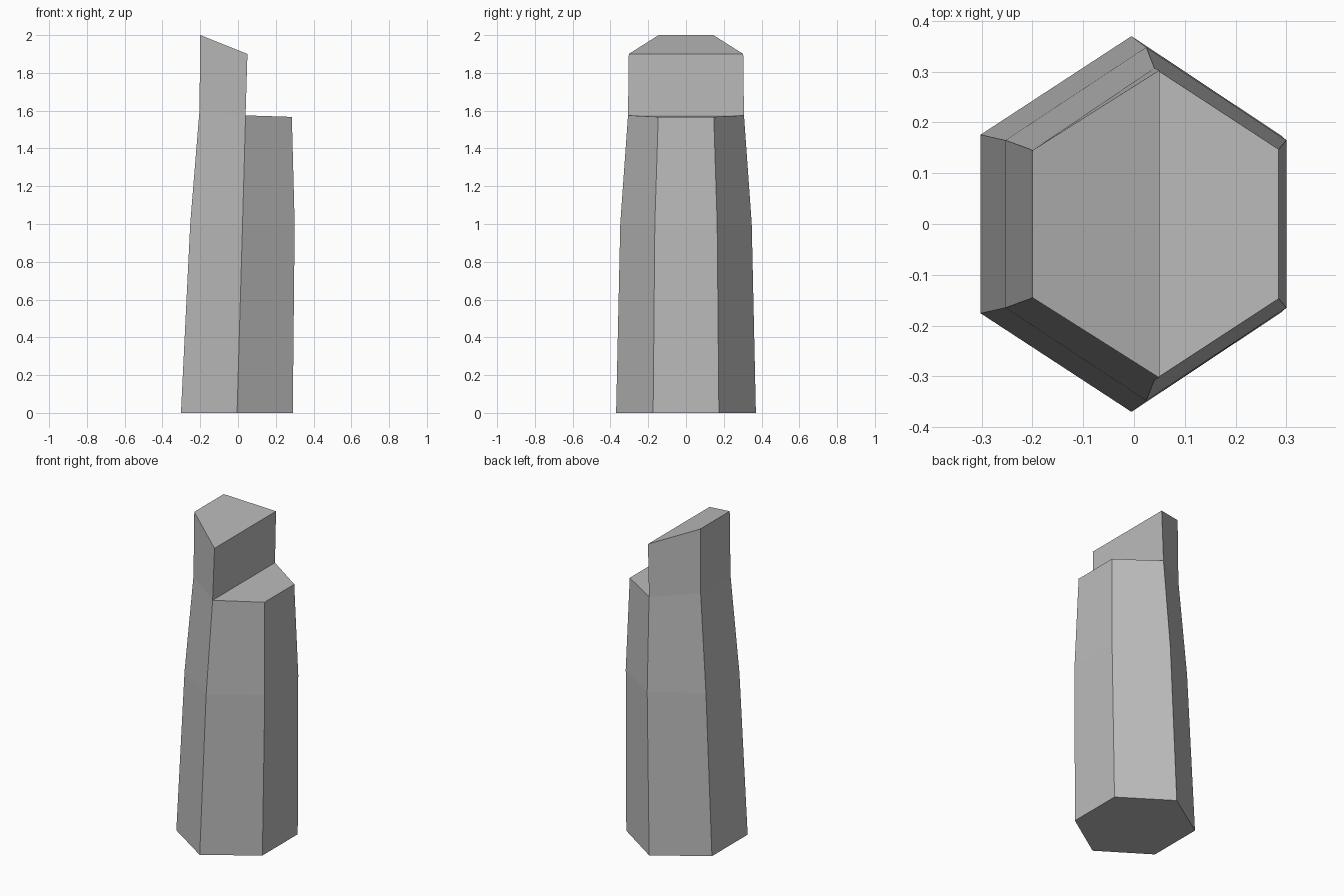
import bpy, bmesh

cube = bpy.data.objects.get("Cube")
if cube:
    bpy.data.objects.remove(cube, do_unlink=True)

# Single stone colour
stone = bpy.data.materials.new("grey stone")
stone.use_nodes = True
colour = (0.5, 0.5, 0.5, 1)
stone.diffuse_color = colour
stone.node_tree.nodes["Principled BSDF"].inputs["Base Color"].default_value = colour

bm = bmesh.new()


def ring(left, mid, right):
    """Hexagonal ring from three (x, half depth, z) corners mirrored in y."""
    corners = [(left, -1), (mid, -1), (right, -1), (right, 1), (mid, 1), (left, 1)]
    return [bm.verts.new((x, side * y, z)) for (x, y, z), side in corners]


def bridge(lower, upper):
    for i in range(len(lower)):
        j = (i + 1) % len(lower)
        bm.faces.new((lower[i], lower[j], upper[j], upper[i]))


# Tapering hexagonal shaft
base = ring((-0.302, 0.176, 0), (-0.005, 0.37, 0), (0.29, 0.174, 0))
waist = ring((-0.253, 0.165, 1.0), (0.024, 0.348, 1.0), (0.30, 0.165, 1.0))
shoulder = ring((-0.204, 0.147, 1.6), (0.04, 0.307, 1.575), (0.285, 0.147, 1.567))
bm.faces.new(base[::-1])
bridge(base, waist)
bridge(waist, shoulder)

# Low step on the left half
bm.faces.new(shoulder[1:5])

# Raised half with a sloping top
foot = [shoulder[i] for i in (0, 1, 4, 5)]
peak = [bm.verts.new((x, y, z)) for x, y, z in
        ((-0.2, -0.145, 2), (0.05, -0.303, 1.9), (0.05, 0.303, 1.9), (-0.2, 0.145, 2))]
bridge(foot, peak)
bm.faces.new(peak)

bmesh.ops.recalc_face_normals(bm, faces=bm.faces)
mesh = bpy.data.meshes.new("stone_column")
bm.to_mesh(mesh)
bm.free()
mesh.materials.append(stone)
column = bpy.data.objects.new("stone_column", mesh)
bpy.context.collection.objects.link(column)
